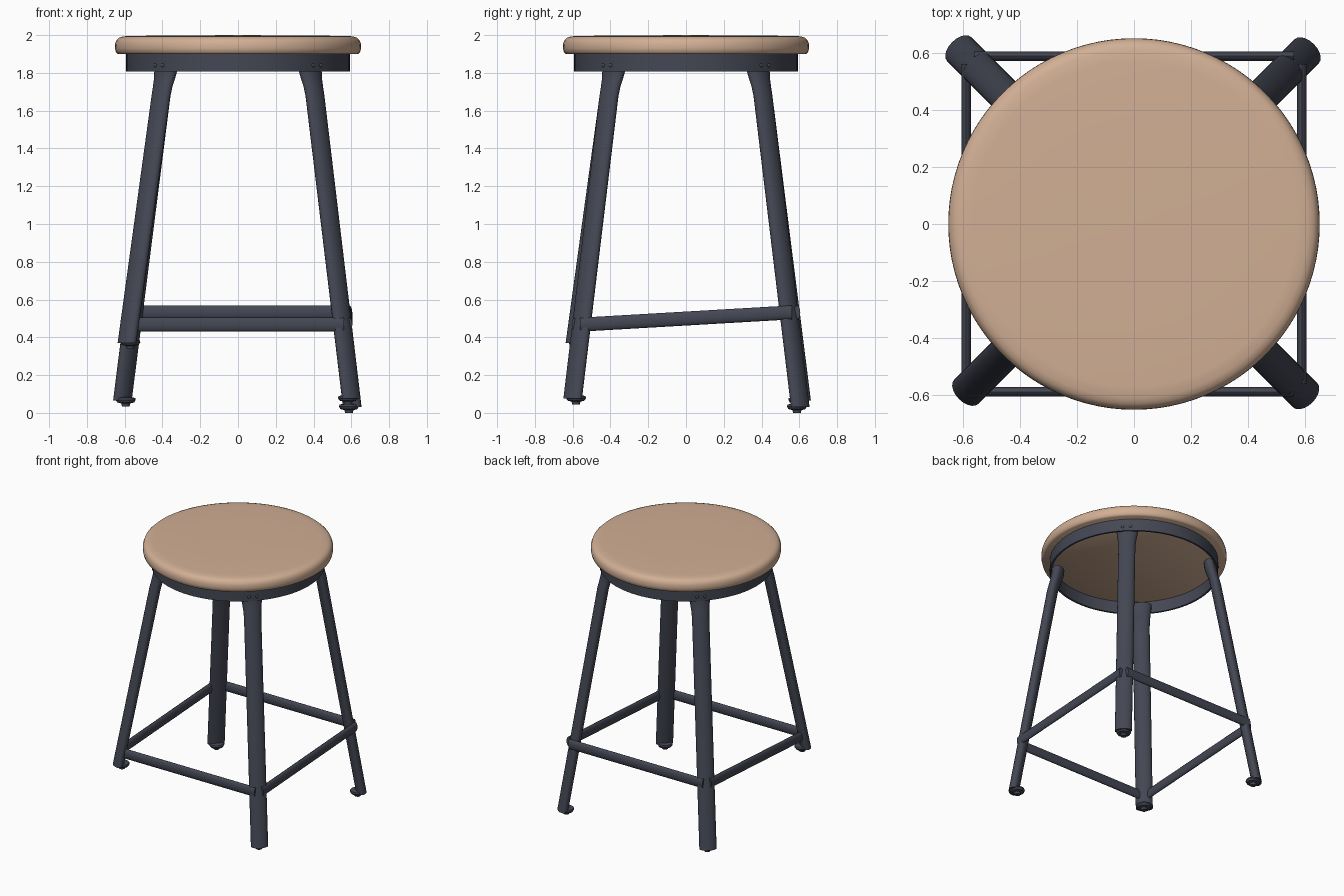
import bpy, bmesh, math
from mathutils import Vector, Matrix

if "Cube" in bpy.data.objects:
    bpy.data.objects.remove(bpy.data.objects["Cube"])


def material(name, rgb):
    m = bpy.data.materials.new(name)
    m.diffuse_color = (*rgb, 1)
    m.use_nodes = True
    m.node_tree.nodes["Principled BSDF"].inputs["Base Color"].default_value = m.diffuse_color
    return m


WOOD = material("tan wood", (0.64, 0.43, 0.30))
METAL = material("dark blue grey metal", (0.058, 0.064, 0.088))


def finish(name, bm, mat, angle=40):
    bmesh.ops.recalc_face_normals(bm, faces=bm.faces)
    me = bpy.data.meshes.new(name)
    bm.to_mesh(me)
    bm.free()
    me.materials.append(mat)
    ob = bpy.data.objects.new(name, me)
    bpy.context.collection.objects.link(ob)
    bpy.ops.object.select_all(action='DESELECT')
    ob.select_set(True)
    bpy.context.view_layer.objects.active = ob
    bpy.ops.object.shade_smooth_by_angle(angle=math.radians(angle))
    return ob


def loft(bm, sections, closed=False):
    """Skin a list of point loops; cap both ends unless closed."""
    loops = [[bm.verts.new(p) for p in s] for s in sections]
    n = len(loops[0])
    pairs = list(zip(loops, loops[1:])) + ([(loops[-1], loops[0])] if closed else [])
    for a, b in pairs:
        for i in range(n):
            j = (i + 1) % n
            bm.faces.new((a[i], a[j], b[j], b[i]))
    if not closed:
        bm.faces.new(loops[0])
        bm.faces.new(loops[-1])


def oval(center, u, v, a, b, n=20):
    return [center + u * (a * math.cos(2 * math.pi * i / n)) + v * (b * math.sin(2 * math.pi * i / n))
            for i in range(n)]


X, Y, Z = Vector((1, 0, 0)), Vector((0, 1, 0)), Vector((0, 0, 1))

# Round wooden seat with softened rim
bm = bmesh.new()
profile = [(0.635, 1.90), (0.646, 1.908), (0.651, 1.93), (0.650, 1.955), (0.643, 1.974),
           (0.630, 1.986), (0.61, 1.993), (0.57, 1.996), (0.30, 1.998), (0.02, 2.0)]
loft(bm, [oval(Z * z, X, Y, r, r, 96) for r, z in profile])
finish("seat", bm, WOOD, 50)

# Thin metal ring under the seat
bm = bmesh.new()
ring = [(0.592, 1.905), (0.592, 1.808), (0.578, 1.808), (0.578, 1.905)]
loft(bm, [oval(Z * z, X, Y, r, r, 96) for r, z in ring], closed=True)
finish("seat_ring", bm, METAL)


def screw(name, pos, direction, r=0.011):
    bm = bmesh.new()
    bmesh.ops.create_uvsphere(bm, u_segments=10, v_segments=6, radius=r)
    rot = direction.to_track_quat('Z', 'Y').to_matrix().to_4x4()
    bm.transform(Matrix.Translation(pos) @ rot @ Matrix.Diagonal((1, 1, 0.5, 1)))
    finish(name, bm, METAL)


# Legs end at different heights: name, x sign, y sign, bottom x/y, bottom z
LEGS = [("front_right", 1, -1, 0.600, 0.075), ("back_right", 1, 1, 0.605, 0.03),
        ("back_left", -1, 1, 0.612, 0.065), ("front_left", -1, -1, 0.588, 0.37)]
R2 = math.sqrt(2)
for name, sx, sy, bx, bz in LEGS:
    out = Vector((sx, sy, 0)).normalized()
    tan = Z.cross(out)
    # Splayed oval tube, upright and flared at the top
    path = [(bx * R2, bz, 0.060, 0.036), (0.576, 1.68, 0.060, 0.038), (0.563, 1.73, 0.063, 0.038),
            (0.550, 1.77, 0.068, 0.041), (0.541, 1.81, 0.074, 0.044), (0.536, 1.85, 0.077, 0.044)]
    bm = bmesh.new()
    loft(bm, [oval(out * r + Z * z, tan, out, a, b) for r, z, a, b in path])
    finish(name + "_leg", bm, METAL)

    # Small glide foot set slightly inward
    bm = bmesh.new()
    c = out * (bx * R2 - 0.025)
    foot = [(0.020, -0.03), (0.024, -0.015), (0.045, -0.01), (0.053, 0.004), (0.050, 0.014), (0.03, 0.018)]
    loft(bm, [oval(c + Z * (bz + z), tan, out, r, r, 16) for r, z in foot])
    finish(name + "_foot", bm, METAL)

    # Pair of screws on the ring
    base = math.atan2(sy, sx)
    for k in (-1, 1):
        a = base + k * math.radians(2.7)
        d = Vector((math.cos(a), math.sin(a), 0))
        screw(f"{name}_ring_screw_{'a' if k < 0 else 'b'}", d * 0.593 + Z * 1.84, d)

    # Screws fixing the stretchers to the leg
    zs = 0.465 if sy < 0 else 0.535
    rs = (0.61 - 0.1215 * zs) * R2
    for k in (-1, 1):
        screw(f"{name}_leg_screw_{'a' if k < 0 else 'b'}",
              out * (rs + 0.029) + tan * (0.035 * k) + Z * zs, out + tan * 0.5 * k)

# Four flattened stretchers; the front one sits lower than the back one
E = 0.56
corner = {(sx, sy): Vector((sx, sy, 0.467 if sy < 0 else 0.532)) for _, sx, sy, _, _ in LEGS}
for name, side, a, b in (("front", -Y, (-1, -1), (1, -1)), ("back", Y, (-1, 1), (1, 1)),
                         ("right", X, (1, -1), (1, 1)), ("left", -X, (-1, -1), (-1, 1))):
    ends = []
    for p in (corner[a], corner[b]):
        along = Vector((p.x, p.y, 0)) - side
        ends.append(side * 0.588 + along * E + Z * p.z)
    bm = bmesh.new()
    loft(bm, [oval(p, Z, side, 0.037, 0.017, 16) for p in ends])
    finish(name + "_stretcher", bm, METAL)
